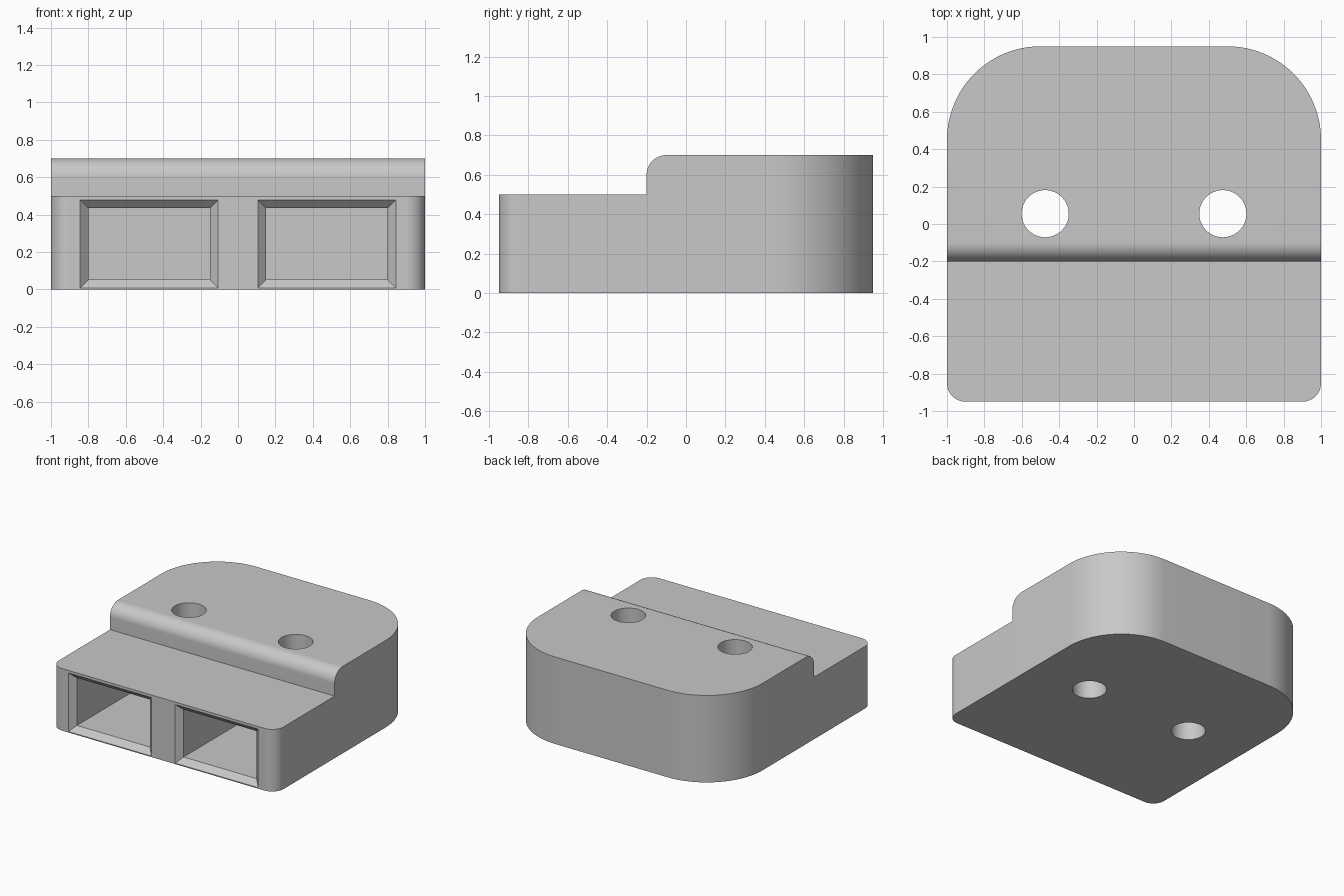
import bpy, bmesh
from math import sin, cos, pi
from mathutils import Vector

cube = bpy.data.objects.get("Cube")
if cube:
    bpy.data.objects.remove(cube, do_unlink=True)

grey = bpy.data.materials.new("plain grey")
grey.use_nodes = True
colour = (0.58, 0.58, 0.58, 1)
grey.diffuse_color = colour
grey.node_tree.nodes["Principled BSDF"].inputs["Base Color"].default_value = colour


def loft(name, rings):
    """Solid with matching rings of points joined by side faces and capped."""
    bm = bmesh.new()
    loops = [[bm.verts.new(p) for p in ring] for ring in rings]
    n = len(loops[0])
    for a, b in zip(loops, loops[1:]):
        for i in range(n):
            j = (i + 1) % n
            bm.faces.new((a[i], a[j], b[j], b[i]))
    bm.faces.new(loops[0])
    bm.faces.new(loops[-1])
    bmesh.ops.recalc_face_normals(bm, faces=bm.faces)
    mesh = bpy.data.meshes.new(name)
    bm.to_mesh(mesh)
    bm.free()
    mesh.materials.append(grey)
    obj = bpy.data.objects.new(name, mesh)
    bpy.context.collection.objects.link(obj)
    return obj


def arc(cx, cy, r, start, sweep=pi / 2, steps=24):
    return [(cx + r * cos(start + sweep * i / steps),
             cy + r * sin(start + sweep * i / steps)) for i in range(steps + 1)]


def combine(target, cutter, operation):
    mod = target.modifiers.new(cutter.name, "BOOLEAN")
    mod.operation = operation
    mod.solver = "EXACT"
    mod.object = cutter
    bpy.context.view_layer.objects.active = target
    bpy.ops.object.modifier_apply(modifier=mod.name)
    bpy.data.objects.remove(cutter, do_unlink=True)


# Body: rounded plan, large radius at the back and small at the front
W, D, H, BACK, FRONT = 1.0, 0.95, 0.7, 0.5, 0.1
plan = (arc(W - BACK, D - BACK, BACK, 0) + arc(BACK - W, D - BACK, BACK, pi / 2)
        + arc(FRONT - W, FRONT - D, FRONT, pi) + arc(W - FRONT, FRONT - D, FRONT, 1.5 * pi))
body = loft("block_body", [[(x, y, z) for x, y in plan] for z in (0, H)])

# Step: cut away the front above the low deck, leaving a rounded nose
nose = arc(-0.1, H - 0.1, 0.1, pi, -pi / 2)
step = [(-1.2, 0.5), (-0.2, 0.5)] + nose + [(-0.1, 0.9), (-1.2, 0.9)]
combine(body, loft("step_cutter", [[(x, y, z) for y, z in step] for x in (-1.2, 1.2)]),
        "DIFFERENCE")

for side in (-1, 1):
    # Vertical through hole
    circle = arc(side * 0.475, 0.055, 0.126, 0, 2 * pi, 64)[:-1]
    combine(body, loft("hole_cutter", [[(x, y, z) for x, y in circle] for z in (-0.1, 0.9)]),
            "DIFFERENCE")

    # Front pocket with a chamfered mouth
    rings = []
    for y, grow in ((-0.955, 0.049), (-0.906, 0), (-0.2, 0)):
        x0, x1 = 0.15 - grow, 0.8 + grow
        z0, z1 = 0.052 - grow, 0.435 + grow
        rings.append([(side * x, y, z) for x, z in ((x0, z0), (x1, z0), (x1, z1), (x0, z1))])
    combine(body, loft("pocket_cutter", rings), "DIFFERENCE")

# Smooth curves, crisp edges
bpy.ops.object.select_all(action="DESELECT")
body.select_set(True)
bpy.context.view_layer.objects.active = body
bpy.ops.object.shade_smooth_by_angle(angle=pi / 6)
